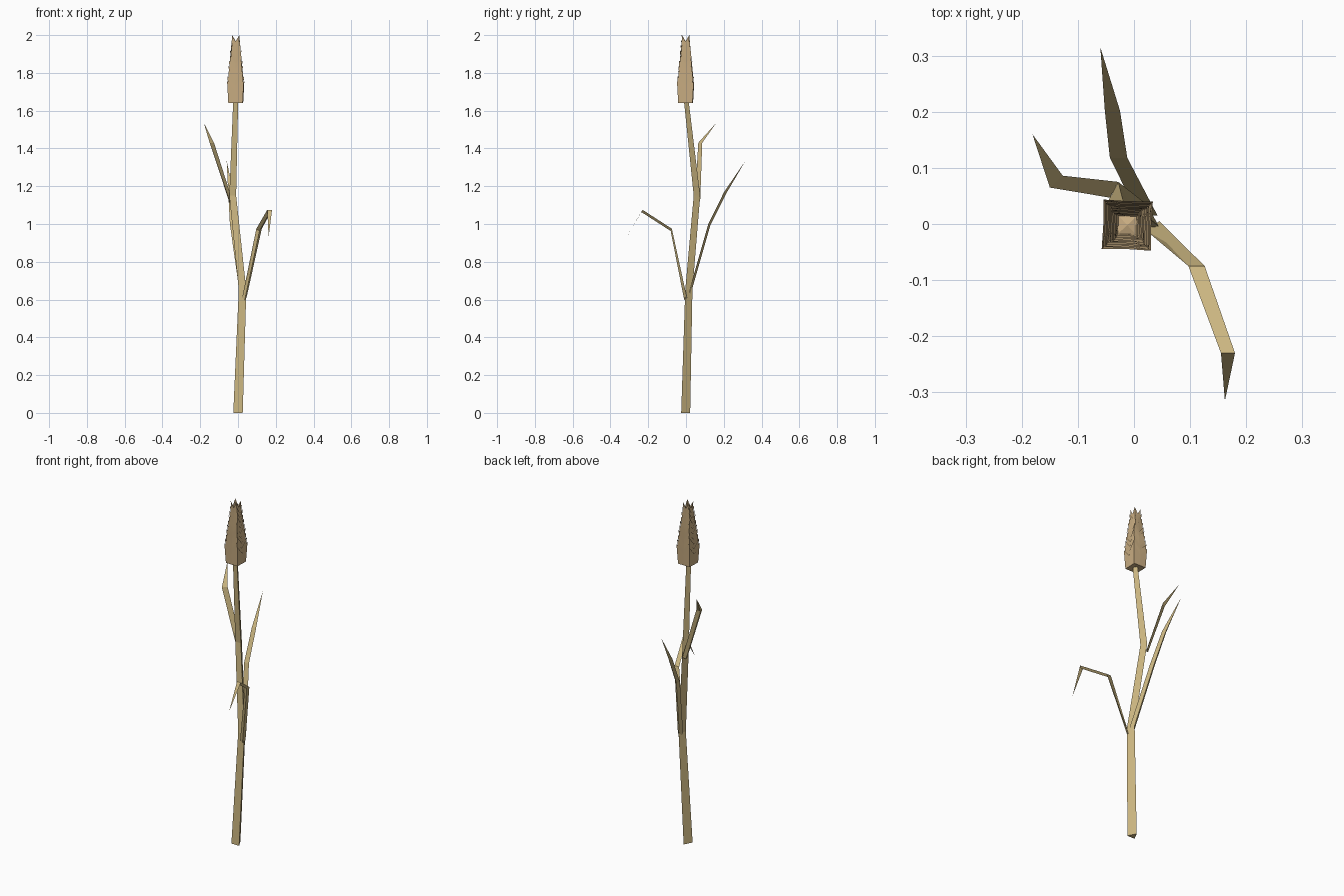
import bpy, bmesh, math, random
from mathutils import Vector

if "Cube" in bpy.data.objects:
    bpy.data.objects.remove(bpy.data.objects["Cube"])

random.seed(4)


def material(name, rgb):
    m = bpy.data.materials.new(name)
    m.diffuse_color = (*rgb, 1)
    m.use_nodes = True
    m.node_tree.nodes["Principled BSDF"].inputs["Base Color"].default_value = m.diffuse_color
    return m


STRAW = material("straw", (0.60, 0.47, 0.22))
GRAIN = material("grain", (0.60, 0.43, 0.23))


def finish(name, bm, mat, recalc=True):
    if recalc:
        bmesh.ops.recalc_face_normals(bm, faces=bm.faces)
    me = bpy.data.meshes.new(name)
    bm.to_mesh(me)
    bm.free()
    me.materials.append(mat)
    bpy.context.collection.objects.link(bpy.data.objects.new(name, me))


def loft(name, rings, mat, tip=None):
    """Skin triangular rings into a prism, ending in a point or a cap."""
    bm = bmesh.new()
    vr = [[bm.verts.new(p) for p in r] for r in rings]
    for a, b in zip(vr, vr[1:]):
        for i in range(3):
            j = (i + 1) % 3
            bm.faces.new((a[i], a[j], b[j], b[i]))
    bm.faces.new(vr[0])
    if tip:
        t = bm.verts.new(tip)
        for i in range(3):
            bm.faces.new((vr[-1][i], vr[-1][(i + 1) % 3], t))
    else:
        bm.faces.new(vr[-1])
    finish(name, bm, mat)


# Bent three-sided stem: flat front, ridge at the back
stem = [(0.0, -0.003, 0.0, 0.025), (0.024, 0.014, 0.65, 0.020),
        (-0.028, 0.057, 1.15, 0.018), (-0.012, 0.0, 1.66, 0.013)]
loft("stem", [[(x - r, y - r * 0.9, z), (x + r, y - r * 0.9, z), (x, y + r, z)]
              for x, y, z, r in stem], STRAW)


# Leaves: each station is left edge, right edge; a keel runs underneath
def leaf(name, stations, tip, keel):
    rings = []
    for a, b in stations:
        a, b = Vector(a), Vector(b)
        rings.append((a, b, (a + b) / 2 + Vector(keel)))
    loft(name, rings, STRAW, tip)


leaf("front_leaf",
     [((0.022, -0.012, 0.61), (0.045, 0.005, 0.61)),
      ((0.097, -0.075, 0.975), (0.126, -0.075, 0.975)),
      ((0.155, -0.230, 1.075), (0.180, -0.230, 1.075))],
     (0.162, -0.315, 0.93), (0.002, -0.006, -0.012))
leaf("back_leaf",
     [((0.008, 0.015, 0.64), (0.042, 0.015, 0.64)),
      ((-0.043, 0.118, 1.0), (-0.012, 0.118, 1.0)),
      ((-0.052, 0.202, 1.17), (-0.025, 0.202, 1.17))],
     (-0.060, 0.315, 1.335), (0, 0.010, -0.010))
leaf("upper_leaf",
     [((-0.043, 0.047, 1.12), (-0.028, 0.075, 1.12)),
      ((-0.150, 0.065, 1.43), (-0.127, 0.086, 1.43))],
     (-0.181, 0.160, 1.535), (-0.009, 0.002, -0.008))

# Seed head: nested square cups with raised corners and notched sides
bm = bmesh.new()
CX, CY, LAYERS = -0.012, -0.002, 10
for k in range(LAYERS):
    t = k / (LAYERS - 1)
    z0 = 1.64 + 0.285 * t
    high = 0.115 - 0.04 * t
    w0 = 0.038 - 0.022 * t
    w1 = 0.044 - 0.024 * t
    twist = random.uniform(-0.07, 0.07)
    low, top = [], []
    for i in range(8):
        a = math.pi / 4 * (i + 1) + twist
        corner = i % 2 == 0
        s = math.sqrt(2) if corner else 1
        c, d = math.cos(a) * s, math.sin(a) * s
        low.append(bm.verts.new((CX + c * w0, CY + d * w0, z0)))
        h = high if corner else high * 0.55
        w = w1 if corner else w1 * 0.97
        top.append(bm.verts.new((CX + c * w, CY + d * w, z0 + h)))
    floor = bm.verts.new((CX, CY, z0 + 0.005))
    for i in range(8):
        j = (i + 1) % 8
        bm.faces.new((low[i], low[j], top[j], top[i]))
        bm.faces.new((low[j], low[i], floor))
finish("seed_head", bm, GRAIN, recalc=False)
